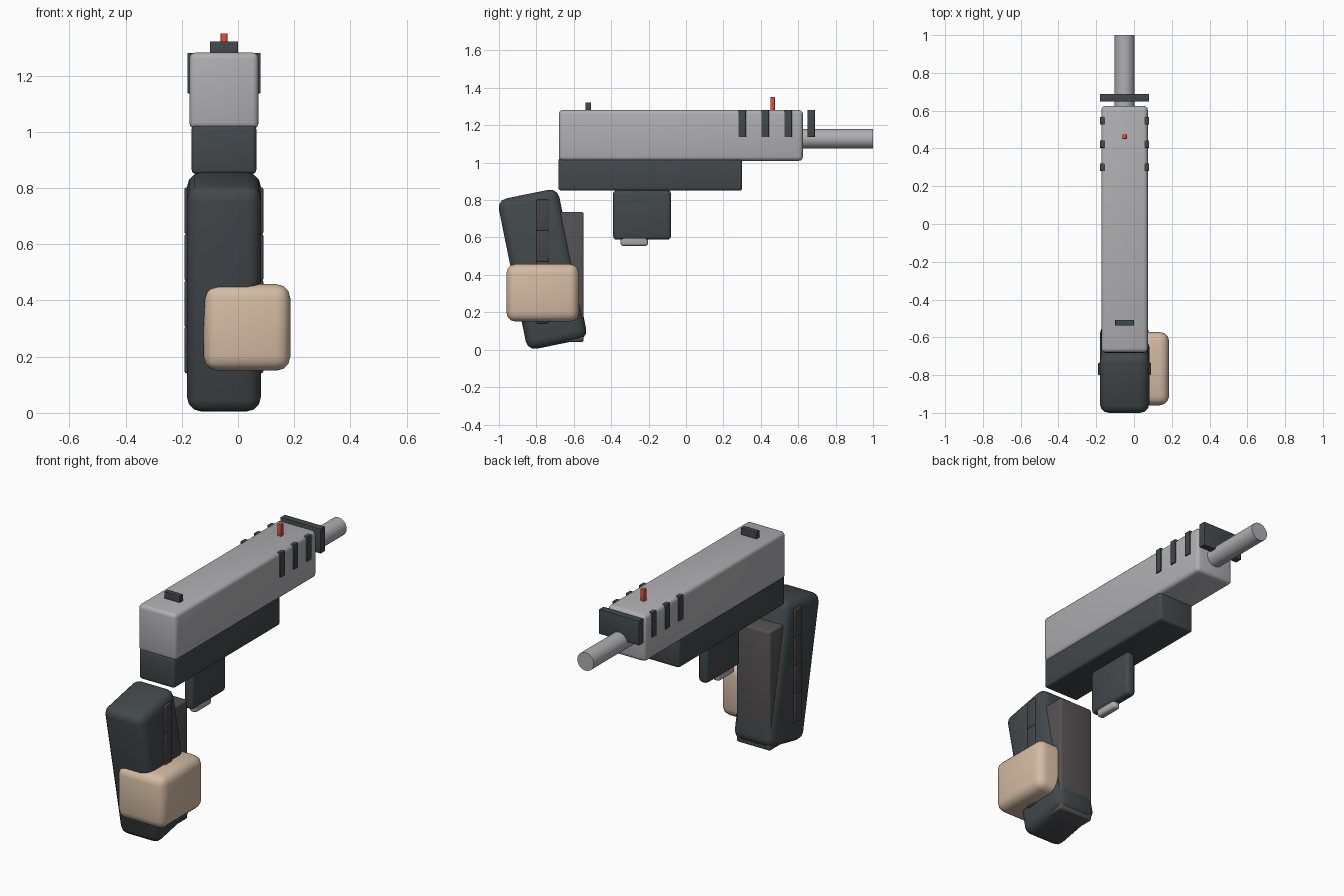
import bpy, math

if "Cube" in bpy.data.objects:
    bpy.data.objects.remove(bpy.data.objects["Cube"])

CX = -0.05  # centre plane of the pistol


def material(name, rgb):
    m = bpy.data.materials.new(name)
    m.diffuse_color = (*rgb, 1)
    m.use_nodes = True
    m.node_tree.nodes["Principled BSDF"].inputs["Base Color"].default_value = m.diffuse_color
    return m


STEEL = material("steel", (0.43, 0.43, 0.45))
DARK = material("dark_polymer", (0.055, 0.065, 0.07))
RUBBER = material("rubber", (0.06, 0.06, 0.065))
MAG = material("magazine_grey", (0.09, 0.085, 0.085))
SKIN = material("tan", (0.66, 0.50, 0.37))
RED = material("red", (0.75, 0.07, 0.05))


def finish(ob, name, mat, bevel=0, segments=3):
    ob.name = name
    ob.data.materials.append(mat)
    if bevel:
        mod = ob.modifiers.new("bevel", 'BEVEL')
        mod.width, mod.segments = bevel, segments
        mod.limit_method = 'ANGLE'
        bpy.ops.object.modifier_apply(modifier=mod.name)
    bpy.ops.object.shade_smooth_by_angle()
    return ob


def box(name, x, y, z, mat, bevel=0.0, tilt=0.0):
    """Box from (min, max) ranges, optionally tilted about x."""
    r = (x, y, z)
    bpy.ops.mesh.primitive_cube_add(size=1, location=[(a + b) / 2 for a, b in r])
    ob = bpy.context.object
    ob.scale = [b - a for a, b in r]
    bpy.ops.object.transform_apply(location=False, rotation=False, scale=True)
    finish(ob, name, mat, bevel)
    ob.rotation_euler.x = tilt
    return ob


def mid(width):
    return (CX - width / 2, CX + width / 2)


# Slide and frame
box("slide", mid(0.246), (-0.68, 0.625), (1.01, 1.282), STEEL, 0.022)
box("frame", mid(0.23), (-0.682, 0.30), (0.85, 1.025), DARK, 0.015)

# Barrel
bpy.ops.mesh.primitive_cylinder_add(vertices=32, radius=0.053, depth=0.5,
                                    location=(CX, 0.75, 1.128),
                                    rotation=(math.pi / 2, 0, 0))
finish(bpy.context.object, "barrel", STEEL)

# Serration plates through the slide, the last one in front of it
for i in range(4):
    y = 0.30 + i * 0.123
    box(f"serration_{i + 1}", mid(0.26), (y - 0.02, y + 0.02), (1.137, 1.281), DARK, 0.002)

# Sights
box("rear_sight", mid(0.10), (-0.538, -0.508), (1.27, 1.322), DARK, 0.003)
box("front_sight", mid(0.024), (0.451, 0.475), (1.27, 1.35), RED, 0.002)

# Trigger guard and trigger
box("trigger_guard", mid(0.06), (-0.39, -0.08), (0.588, 0.853), DARK, 0.02)
box("trigger", mid(0.045), (-0.35, -0.202), (0.555, 0.70), STEEL, 0.014)

# Raked grip with the upright magazine behind it
gy, gz = -0.767, 0.43
box("grip", mid(0.262), (gy - 0.165, gy + 0.165), (gz - 0.41, gz + 0.41),
    DARK, 0.05, math.radians(11.5))
box("magazine", mid(0.22), (-0.76, -0.547), (0.04, 0.737), MAG, 0.012)

# Ribbed grip inlays on both sides
for side, label in ((-1, "left"), (1, "right")):
    for i in range(4):
        x = CX + side * 0.126
        z = 0.224 + i * 0.165
        box(f"grip_rib_{label}_{i + 1}", (x - 0.014, x + 0.014),
            (gy - 0.033, gy + 0.033), (z - 0.083, z + 0.083), RUBBER, 0.006)

# Hand block wrapped round the grip
box("hand", (-0.122, 0.186), (-0.96, -0.572), (0.15, 0.458), SKIN, 0.05)
